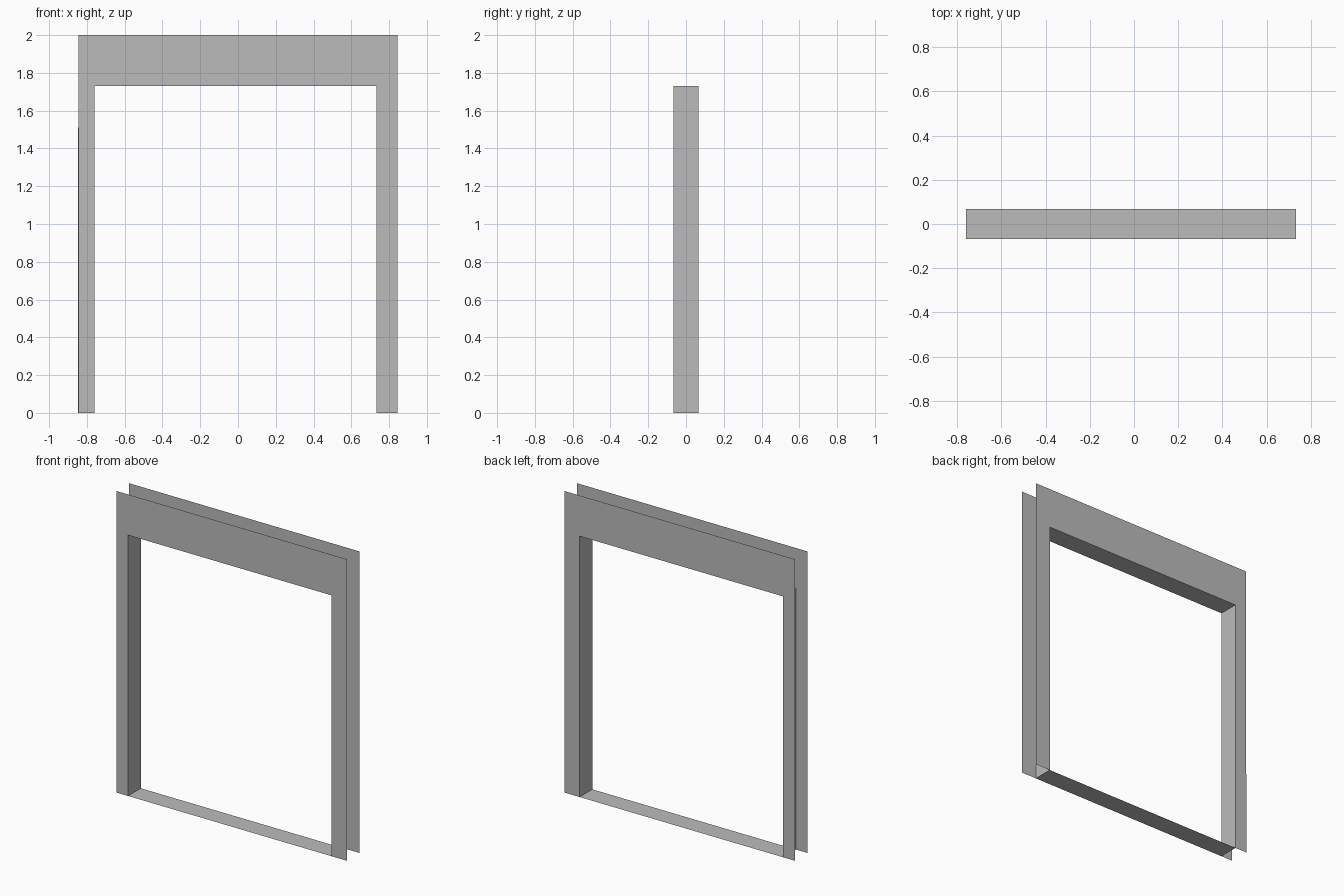
import bpy

cube = bpy.data.objects.get("Cube")
if cube:
    bpy.data.objects.remove(cube, do_unlink=True)

# Overall and opening dimensions
HALF_W, TOP, HALF_D = 0.845, 2.0, 0.067
LEFT, RIGHT, HEAD = -0.76, 0.734, 1.73

grey = bpy.data.materials.new("Plain grey")
grey.use_nodes = True
colour = (0.5, 0.5, 0.5, 1)
grey.diffuse_color = colour
grey.node_tree.nodes["Principled BSDF"].inputs["Base Color"].default_value = colour


def sheet(name, verts, faces):
    mesh = bpy.data.meshes.new(name)
    mesh.from_pydata(verts, [], faces)
    mesh.materials.append(grey)
    obj = bpy.data.objects.new(name, mesh)
    bpy.context.collection.objects.link(obj)
    return obj


def casing(name, y, foot_x):
    """Flat surround: two legs and a deep header, in one outline."""
    outline = [(foot_x, 0), (LEFT, 0), (LEFT, HEAD), (RIGHT, HEAD),
               (RIGHT, 0), (HALF_W, 0), (HALF_W, TOP), (-HALF_W, TOP)]
    face = list(range(len(outline)))
    if y > 0:
        face.reverse()
    sheet(name, [(x, y, z) for x, z in outline], [face])


# Front and back casings
casing("front_casing", -HALF_D, -HALF_W)
casing("back_casing", HALF_D, -HALF_W - 0.003)

# Lining of the opening, facing inward
corners = [(LEFT, 0), (RIGHT, 0), (RIGHT, HEAD), (LEFT, HEAD)]
names = ["sill", "left_jamb", "head_lining", "right_jamb"]
for i, name in enumerate(names):
    (xa, za), (xb, zb) = corners[i], corners[(i + 1) % 4]
    sheet(name, [(xa, -HALF_D, za), (xb, -HALF_D, zb),
                 (xb, HALF_D, zb), (xa, HALF_D, za)], [(0, 1, 2, 3)])
